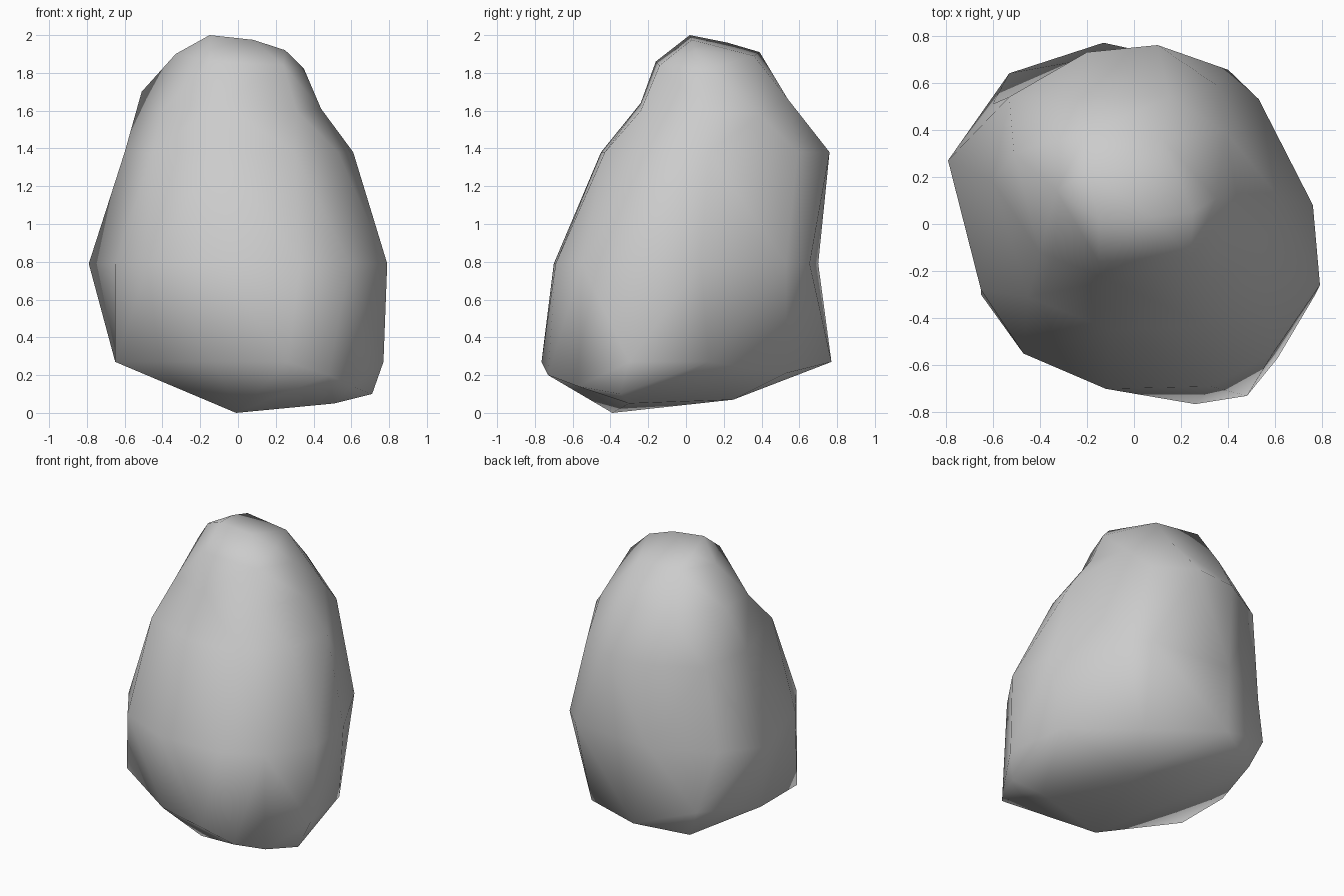
import bpy, bmesh
from mathutils import Vector

# Level belts of the boulder: height, then outline corners
belts = [
    (0.27, [(-.65, .10), (-.65, -.30), (-.12, -.66), (.26, -.765),
            (.77, -.30), (.70, .12), (-.13, .77)]),
    (0.79, [(-.79, .27), (-.65, -.28), (-.47, -.55), (-.12, -.70), (.33, -.69), (.59, -.55),
            (.79, -.26), (.76, .08), (.53, .53), (.40, .655), (-.2, .70), (-.60, .51)]),
    (1.38, [(-.60, .18), (-.45, -.31), (-.1, -.45), (.3, -.43), (.53, -.17),
            (.61, .12), (.35, .59), (.10, .76), (-.2, .73), (-.53, .54)]),
]
# Tapered shoulder, crown and underside
shoulder = [(-.51, .30, 1.70), (-.40, -.12, 1.60), (-.1, -.24, 1.64), (.31, -.24, 1.60),
            (.44, .10, 1.61), (.39, .39, 1.58), (.15, .54, 1.66), (-.25, .54, 1.66)]
crown = [(-.15, .02, 2.0), (.08, .03, 1.975), (-.20, .22, 1.96), (.25, .05, 1.92), (-.33, .14, 1.90),
         (.12, .36, 1.89), (-.2, .39, 1.91), (-.15, -.16, 1.86), (.24, -.14, 1.84), (.35, .11, 1.82)]
underside = [(-.53, .64, .40), (-.45, .60, .21), (.36, .53, .21), (.48, -.73, .20), (.61, -.57, .14),
             (-.01, -.39, 0), (.51, -.30, .05), (.71, -.35, .10), (.20, .25, .07), (-.27, .05, .12)]

points = [Vector((x, y, z)) for z, ring in belts for x, y in ring]
points += [Vector(p) for p in shoulder + crown + underside]

# Skin the corners on a unit sphere, then move each to its true place (keeps dents)
bm = bmesh.new()
target = {}
for p in points:
    d = Vector((p.x, p.y - 0.05, (p.z - 0.95) * 0.75)).normalized()
    target[bm.verts.new(d)] = p
bmesh.ops.convex_hull(bm, input=list(bm.verts))
for v in bm.verts:
    v.co = target[v]
bmesh.ops.recalc_face_normals(bm, faces=list(bm.faces))

mesh = bpy.data.meshes.new("boulder")
bm.to_mesh(mesh)
bm.free()
mesh.shade_smooth()
boulder = bpy.data.objects.new("boulder", mesh)
bpy.context.collection.objects.link(boulder)
